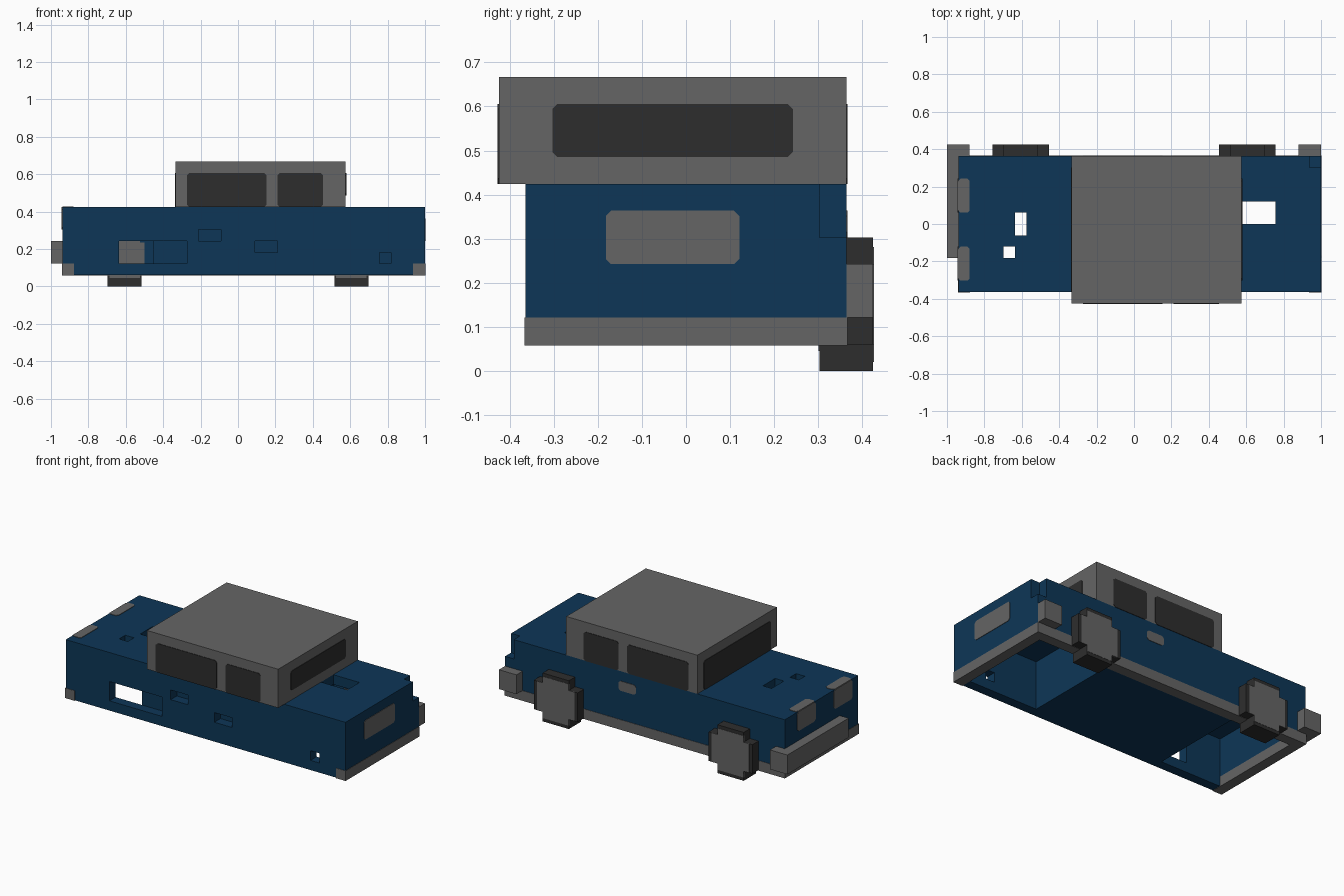
import bpy, bmesh

if "Cube" in bpy.data.objects:
    bpy.data.objects.remove(bpy.data.objects["Cube"])

U = 2 / 33            # block size: the car is 33 x 14 x 11 blocks
E = 0.05              # plate thickness in blocks


def world(x, y, z):
    return (-1 + x * U, (y - 7) * U, z * U)


def material(name, rgb):
    m = bpy.data.materials.new(name)
    m.diffuse_color = (*rgb, 1)
    m.use_nodes = True
    m.node_tree.nodes["Principled BSDF"].inputs["Base Color"].default_value = m.diffuse_color
    return m


BLUE = material("dark_blue", (0.004, 0.037, 0.095))
GREY = material("mid_grey", (0.130, 0.130, 0.130))
DARK = material("charcoal", (0.027, 0.027, 0.027))


def prism(name, mat, axis, pts, lo, hi):
    """Extrude a 2D profile along an axis, all in block units."""
    bm = bmesh.new()

    def place(a, b, d):
        return world(*{"x": (d, a, b), "y": (a, d, b), "z": (a, b, d)}[axis])

    low = [bm.verts.new(place(a, b, lo)) for a, b in pts]
    high = [bm.verts.new(place(a, b, hi)) for a, b in pts]
    bm.faces.new(low)
    bm.faces.new(high)
    n = len(pts)
    for i in range(n):
        j = (i + 1) % n
        bm.faces.new((low[i], low[j], high[j], high[i]))
    bmesh.ops.recalc_face_normals(bm, faces=bm.faces)
    me = bpy.data.meshes.new(name)
    bm.to_mesh(me)
    bm.free()
    me.materials.append(mat)
    ob = bpy.data.objects.new(name, me)
    bpy.context.collection.objects.link(ob)
    return ob


def box(name, mat, x0, x1, y0, y1, z0, z1):
    return prism(name, mat, "z", [(x0, y0), (x1, y0), (x1, y1), (x0, y1)], z0, z1)


def plate(name, mat, axis, a0, a1, b0, b1, at, c=0.2):
    """Thin panel with clipped corners lying on a surface."""
    pts = [(a0 + c, b0), (a1 - c, b0), (a1, b0 + c), (a1, b1 - c),
           (a1 - c, b1), (a0 + c, b1), (a0, b1 - c), (a0, b0 + c)]
    return prism(name, mat, axis, pts, at - E, at + E)


def stepped(cx, cz, r, s):
    """Square of half size r with square notches of size s at its corners."""
    k = r - s
    q = [(r, -k), (r, k), (k, k), (k, r), (-k, r), (-k, k),
         (-r, k), (-r, -k), (-k, -k), (-k, -r), (k, -r), (k, -k)]
    return [(cx + a, cz + b) for a, b in q]


# Body with hollow ends, wall holes, hood holes and a notched corner
body = box("body", BLUE, 1, 33, 1, 13, 1, 7)
cuts = [
    (2, 9, 2, 12, 0.5, 6), (24, 32, 2, 12, 0.5, 6),       # end cavities
    (6, 9, 0.5, 3, 2, 4), (8.5, 12, 0.5, 2, 2, 4),        # side opening
    (13, 15, 0.5, 2, 4, 5), (18, 20, 0.5, 2, 3, 4),       # side recesses
    (29, 30, 0.5, 3, 2, 3),
    (26, 29, 7, 9, 5.5, 7.5), (6, 7, 6, 8, 5.5, 7.5),     # top holes
    (5, 6, 4, 5, 5.5, 7.5),
    (32, 34, 12, 14, 5, 8),                               # corner notch
]
for i, c in enumerate(cuts):
    cutter = box(f"cutter_{i}", BLUE, *c)
    cutter.hide_render = True
    cutter.hide_set(True)
    mod = body.modifiers.new(f"cut_{i}", "BOOLEAN")
    mod.operation = "DIFFERENCE"
    mod.solver = "EXACT"
    mod.object = cutter

# Grey sill along both ends and the back
e = 0.04
box("sill_left", GREY, 1 - e, 2 + e, 1 - e, 13 + e, 1 - e, 2)
box("sill_right", GREY, 32 - e, 33 + e, 1 - e, 13 + e, 1 - e, 2)
box("sill_back", GREY, 2, 32, 12 - e, 13 + e, 1 - e, 2)

# Cabin and its windows
box("cabin", GREY, 11, 26, 0, 13, 7, 11)
for side, y in (("front", 0), ("back", 13)):
    plate(f"{side}_window_long", DARK, "y", 12, 19, 7, 10, y)
    plate(f"{side}_window_short", DARK, "y", 20, 24, 7, 10, y)
plate("windscreen", DARK, "x", 1, 12, 7, 10, 11)
plate("end_window", DARK, "x", 2, 11, 8, 10, 26)

# Bumpers
box("bumper_left", GREY, 0, 1, 4, 14, 2, 4)
box("bumper_left_return", GREY, 1, 2, 13, 14, 2, 4)
box("bumper_right_return", GREY, 31, 33, 13, 14, 2, 4)

# Headlights wrap over the hood edge; number plate and door handle
for i, y in enumerate((2, 8)):
    plate(f"headlight_face_{i}", GREY, "x", y, y + 3, 5, 7, 1)
    plate(f"headlight_top_{i}", GREY, "z", 1, 2, y, y + 3, 7)
plate("number_plate", GREY, "x", 4, 9, 4, 6, 33)
plate("door_handle", GREY, "y", 18, 20, 5, 6, 13)

# Wheels on the back side, with hubs on both faces
for name, cx in (("left", 6.5), ("right", 26.5)):
    prism(f"{name}_tyre", DARK, "y", stepped(cx, 2.5, 2.5, 1), 12, 14)
    prism(f"{name}_hub_outer", GREY, "y", stepped(cx, 2.5, 2.15, 0.65), 13.9, 14 + E / 2)
    prism(f"{name}_hub_inner", GREY, "y", stepped(cx, 2.5, 1.75, 0.4), 12 - E, 12.1)
